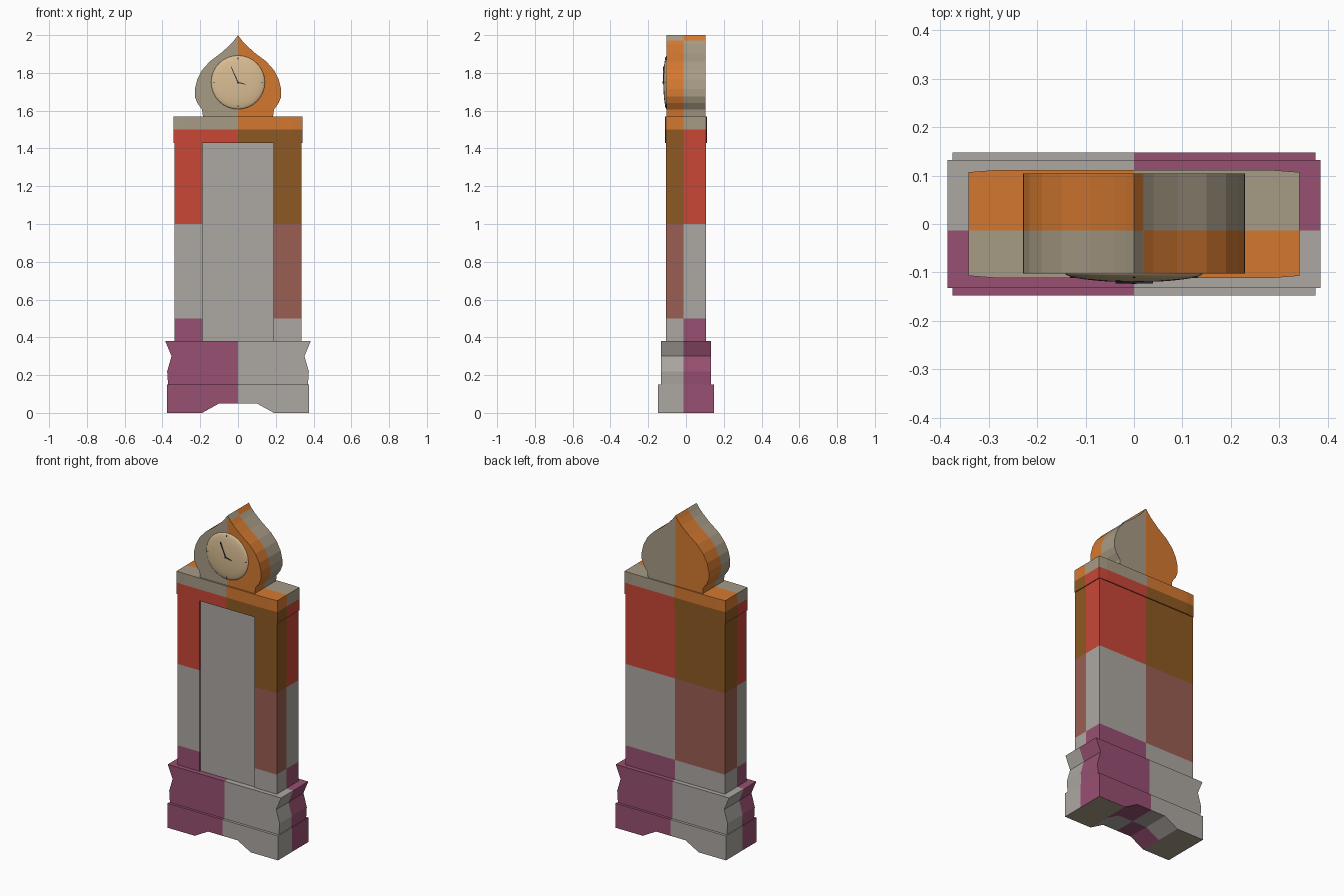
import bpy, bmesh, math
from mathutils import Vector, Matrix

if "Cube" in bpy.data.objects:
    bpy.data.objects.remove(bpy.data.objects["Cube"])

Y_SPLIT = -0.013      # depth where the colour patches change


def mat(name, r, g, b):
    m = bpy.data.materials.new(name)
    lin = [(c / 255 / 12.92 if c < 10 else ((c / 255 + 0.055) / 1.055) ** 2.4) for c in (r, g, b)]
    m.diffuse_color = (*lin, 1)
    m.use_nodes = True
    m.node_tree.nodes["Principled BSDF"].inputs["Base Color"].default_value = m.diffuse_color
    return m


GREY = mat("warm grey", 172, 167, 162)
PLUM = mat("plum", 152, 80, 114)
RED = mat("red", 200, 71, 54)
TAN = mat("tan", 167, 155, 133)
RUST = mat("dusty rust", 154, 94, 82)
BROWN = mat("brown", 141, 89, 34)
ORANGE = mat("orange", 212, 121, 48)
CREAM = mat("cream", 218, 190, 148)
DARK = mat("dark blue grey", 40, 44, 58)
PATCHES = [PLUM, GREY, RED, TAN, GREY, RUST, BROWN, ORANGE]


def finish(name, bm, mats):
    bmesh.ops.recalc_face_normals(bm, faces=bm.faces[:])
    me = bpy.data.meshes.new(name)
    bm.to_mesh(me)
    bm.free()
    for m in mats:
        me.materials.append(m)
    ob = bpy.data.objects.new(name, me)
    bpy.context.collection.objects.link(ob)
    return ob


def prism(points, lo, hi, upright):
    """Extrude an x-z outline along y (upright) or an x-y outline along z."""
    bm = bmesh.new()
    place = (lambda p: (p[0], lo, p[1])) if upright else (lambda p: (p[0], p[1], lo))
    face = bm.faces.new([bm.verts.new(place(p)) for p in points])
    out = bmesh.ops.extrude_face_region(bm, geom=[face])
    vec = Vector((0, hi - lo, 0)) if upright else Vector((0, 0, hi - lo))
    bmesh.ops.translate(bm, vec=vec, verts=[v for v in out["geom"] if isinstance(v, bmesh.types.BMVert)])
    return bm


def patchwork(name, bm, side_split=0.0):
    """Cut into height bands and left/right, front/back patches, then colour them."""
    bmesh.ops.recalc_face_normals(bm, faces=bm.faces[:])
    cuts = [((0, 0, h), (0, 0, 1)) for h in (0.5, 1.0, 1.5)]
    cuts += [((0, 0, 0), (1, 0, 0)), ((0, Y_SPLIT, 0), (0, 1, 0))]
    if side_split:
        cuts.append(((side_split, 0, 0), (1, 0, 0)))
    for co, no in cuts:
        bmesh.ops.bisect_plane(bm, geom=bm.verts[:] + bm.edges[:] + bm.faces[:],
                               dist=1e-6, plane_co=co, plane_no=no)
    bm.normal_update()
    for f in bm.faces:
        c = f.calc_center_median()
        split = side_split if abs(f.normal.y) < 0.5 else 0.0
        other = (c.x > split) != (c.y > Y_SPLIT)
        band = min(3, int(c.z / 0.5))
        f.material_index = band + (4 if other else 0)
        if c.z < 0.001:                       # undersides of the feet
            f.material_index = 3
    return finish(name, bm, PATCHES)


def mirrored(half):
    """Close a right-hand outline with its left-hand copy."""
    return half + [(-x, y) for x, y in reversed(half) if x > 1e-6]


# Plinth with a bracket cut-out between the feet
patchwork("plinth", prism(mirrored([(0.10, 0.05), (0.19, 0), (0.375, 0), (0.375, 0.15)]),
                          -0.148, 0.148, True))

# Waisted lower case
patchwork("lower_case", prism(mirrored([(0.37, 0.145), (0.375, 0.22), (0.352, 0.30), (0.385, 0.38)]),
                              -0.132, 0.132, True))

# Trunk with a shallow door recess in front
patchwork("trunk", prism(mirrored([(0.187, -0.095), (0.187, -0.105), (0.337, -0.105), (0.337, 0.105)]),
                         0.37, 1.44, False))

# Door panel
finish("door", prism([(-0.187, -0.097), (0.187, -0.097), (0.187, -0.09), (-0.187, -0.09)],
                     0.375, 1.432, False), [GREY])

# Cornice slab
patchwork("cornice", prism(mirrored([(0.29, -0.111), (0.342, -0.107), (0.342, 0.107), (0.29, 0.111)]),
                           1.43, 1.57, False))

# Onion-shaped hood
hood = [(0.185, 1.565), (0.19, 1.605), (0.215, 1.64), (0.229, 1.675), (0.228, 1.715), (0.216, 1.765),
        (0.19, 1.815), (0.15, 1.86), (0.09, 1.905), (0.04, 1.95), (0.018, 1.975), (0, 2.0)]
patchwork("hood", prism(mirrored(hood), -0.102, 0.104, True), 0.02)

# Domed dial
bm = bmesh.new()
bmesh.ops.create_uvsphere(bm, u_segments=32, v_segments=16, radius=1)
bmesh.ops.rotate(bm, cent=(0, 0, 0), matrix=Matrix.Rotation(math.pi / 2, 3, 'X'), verts=bm.verts[:])
bmesh.ops.scale(bm, vec=(0.143, 0.019, 0.143), verts=bm.verts[:])
bmesh.ops.translate(bm, vec=(0, -0.101, 1.75), verts=bm.verts[:])
dial = finish("dial", bm, [CREAM])
for p in dial.data.polygons:
    p.use_smooth = True


def marker(name, angle, start, end, width, y):
    """Thin bar on the dial, angle clockwise from twelve."""
    d, s = Vector((math.sin(angle), math.cos(angle))), Vector((math.cos(angle), -math.sin(angle)))
    c = Vector((0, 1.75))
    pts = [c + d * start - s * width, c + d * start + s * width,
           c + d * end + s * width * 0.6, c + d * end - s * width * 0.6]
    finish(name, prism([tuple(p) for p in pts], y, y + 0.006, True), [DARK])


# Hands and quarter-hour marks
marker("minute_hand", math.radians(-24), 0.0, 0.09, 0.003, -0.1225)
marker("hour_hand", math.radians(105), 0.0, 0.04, 0.003, -0.1225)
marker("hand_hub", 0, -0.005, 0.005, 0.005, -0.124)
for i in range(4):
    marker("hour_mark", i * math.pi / 2, 0.122, 0.132, 0.002, -0.1115)
